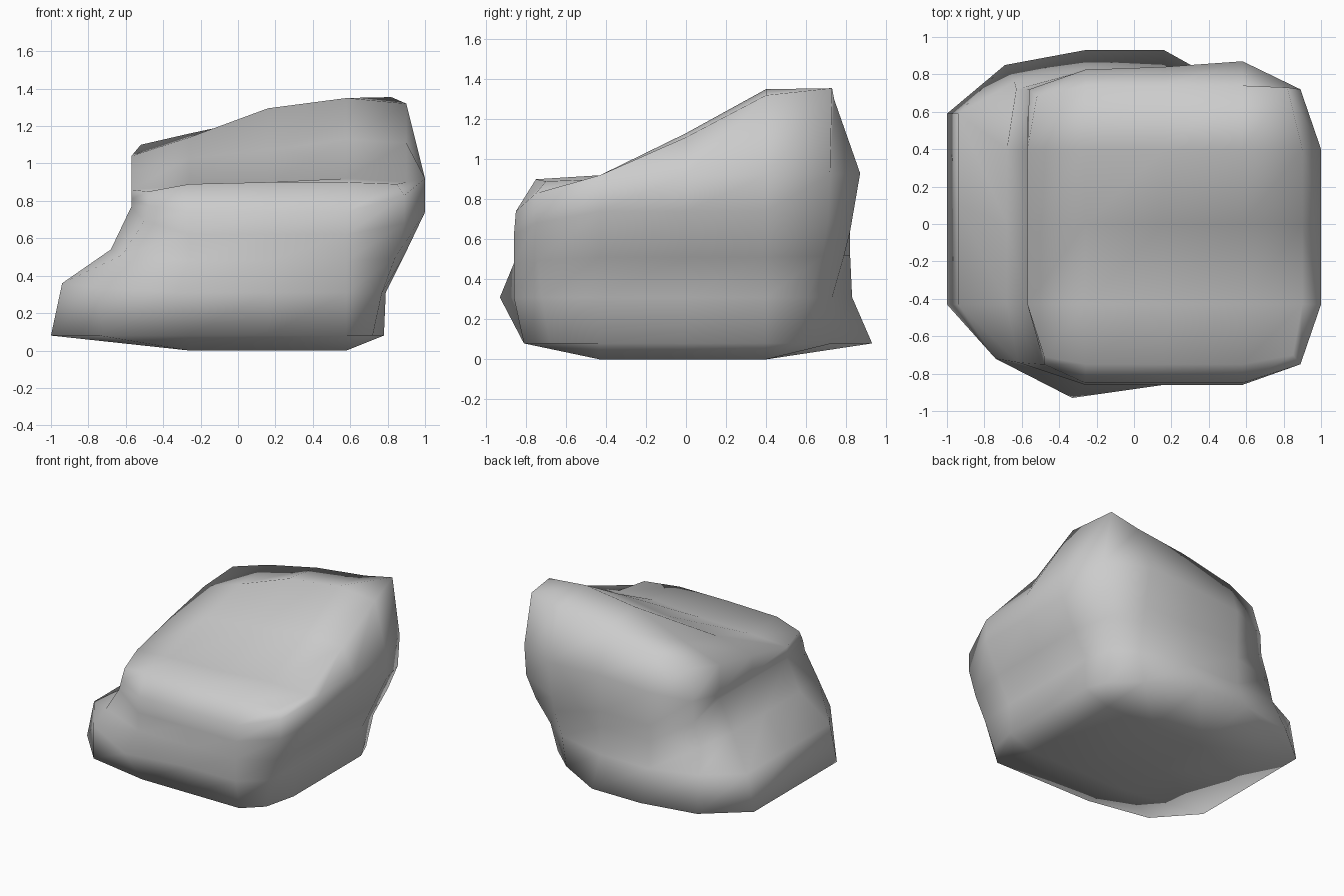
import bpy, bmesh

if "Cube" in bpy.data.objects:
    bpy.data.objects.remove(bpy.data.objects["Cube"])

XS = (-0.26, 0.16, 0.58)
YS = (-0.43, 0.0, 0.40)

# Rings, bottom to top: (left x, right x, front y, back y),
# corners front-left, front-right, back-right, back-left, side heights (left, right, front, back)
RINGS = [
    ((-1.0, .78, -.81, .93), (-.74, -.72), (.72, -.68), (.72, .55), (-.69, .85), (.08, .08, .08, .08)),
    ((-.94, .79, -.86, .83), (-.74, -.72), (.77, -.72), (.74, .61), (-.64, .76), (.36, .31, .31, .31)),
    ((-.68, .89, -.86, .82), (-.62, -.74), (.84, -.74), (.82, .68), (-.63, .72), (.54, .51, .48, .52)),
    ((-.57, 1.0, -.86, .82), (-.50, -.75), (.89, -.75), (.88, .71), (-.57, .72), (.77, .74, .62, .64)),
    ((-.57, 1.0, -.85, .84), (-.48, -.75), (.89, -.75), (.89, .72), (-.56, .72), (.81, .92, .74, .93)),
    ((-.57, .90, -.75, .74), (-.48, -.71), (.85, -.70), (.82, .73), (-.52, .68), None),
]
# Single points pulled off the regular rings: (ring, point) -> position
DENTS = {
    (0, 9): (.52, .73, .08),
    (1, 1): (-.33, -.93, .31),
    (1, 9): (.56, .73, .31),
    (2, 9): (.58, .79, .52),
    (4, 9): (.58, .87, .93),
    (4, 11): (-.26, .825, .90),
}
# Heights of the top edge, counter-clockwise from the front-left corner
EDGE_Z = (.85, .89, .90, .90, .89, .90, 1.11, 1.32, 1.355,
          1.30, 1.25, 1.16, 1.10, 1.04, .96, .86)
# Heights of the inner top surface, rows front to back
TOP_Z = ((.88, .89, .92), (1.03, 1.07, 1.13), (1.14, 1.295, 1.35))


def ring_points(ring):
    (l, r, f, b), fl, fr, br, bl, hs = ring
    low = hs is not None and hs[0] < .5
    left_ys = (-.43, .1, .59) if low else YS
    pts = [fl] + [(x, f) for x in XS] + [fr] + [(r, y) for y in YS]
    pts += [br] + [(x, b) for x in reversed(XS)] + [bl] + [(l, y) for y in reversed(left_ys)]
    if hs is None:
        zs = EDGE_Z
    else:
        hl, hr, hf, hb = hs
        zs = ([(hl + hf) / 2] + [hf] * 3 + [(hf + hr) / 2] + [hr] * 3
              + [(hr + hb) / 2] + [hb] * 3 + [(hb + hl) / 2] + [hl] * 3)
    return [(x, y, z) for (x, y), z in zip(pts, zs)]


def cap(bm, ring, heights):
    # fill a 16-point ring with a 5 x 5 grid
    g = [[None] * 5 for _ in range(5)]
    path = ([(0, i) for i in range(4)] + [(i, 4) for i in range(4)]
            + [(4, 4 - i) for i in range(4)] + [(4 - i, 0) for i in range(4)])
    for (row, col), v in zip(path, ring):
        g[row][col] = v
    for j, y in enumerate(YS):
        for i, x in enumerate(XS):
            g[j + 1][i + 1] = bm.verts.new((x, y, heights[j][i]))
    for j in range(4):
        for i in range(4):
            bm.faces.new((g[j][i], g[j][i + 1], g[j + 1][i + 1], g[j + 1][i]))


# Boulder: lofted rings closed with gridded caps
bm = bmesh.new()
rings = []
for k, ring in enumerate(RINGS):
    pts = [DENTS.get((k, i), p) for i, p in enumerate(ring_points(ring))]
    rings.append([bm.verts.new(p) for p in pts])
for a, b in zip(rings, rings[1:]):
    for i in range(16):
        j = (i + 1) % 16
        bm.faces.new((a[i], a[j], b[j], b[i]))
cap(bm, rings[0], [[0] * 3] * 3)
cap(bm, rings[-1], TOP_Z)
bmesh.ops.recalc_face_normals(bm, faces=bm.faces)
for face in bm.faces:
    face.smooth = True

mesh = bpy.data.meshes.new("boulder")
bm.to_mesh(mesh)
bm.free()
boulder = bpy.data.objects.new("boulder", mesh)
bpy.context.collection.objects.link(boulder)
